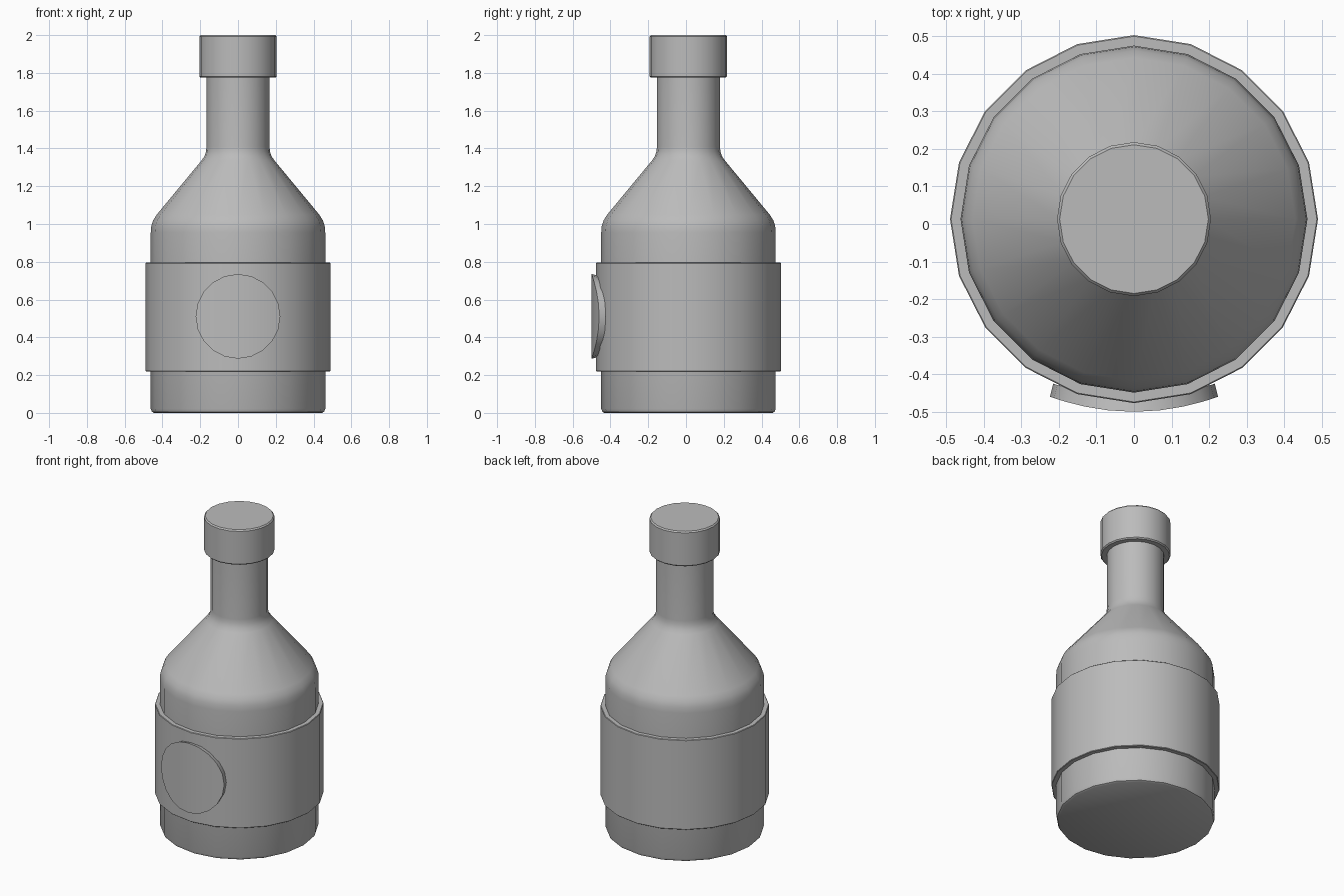
import bpy, bmesh, math

cube = bpy.data.objects.get("Cube")
if cube:
    bpy.data.objects.remove(cube, do_unlink=True)

SIDES = 20
AXIS_Y = 0.013  # the bottle sits slightly back because the seal sticks out in front

grey = bpy.data.materials.new("plain grey")
grey.use_nodes = True
grey.diffuse_color = (0.5, 0.5, 0.5, 1)
grey.node_tree.nodes["Principled BSDF"].inputs["Base Color"].default_value = (0.5, 0.5, 0.5, 1)


def finish(name, bm):
    bmesh.ops.recalc_face_normals(bm, faces=bm.faces)
    mesh = bpy.data.meshes.new(name)
    bm.to_mesh(mesh)
    bm.free()
    mesh.materials.append(grey)
    obj = bpy.data.objects.new(name, mesh)
    bpy.context.collection.objects.link(obj)
    bpy.ops.object.select_all(action='DESELECT')
    obj.select_set(True)
    bpy.context.view_layer.objects.active = obj
    bpy.ops.object.shade_smooth_by_angle(angle=math.radians(40))
    return obj


def lathe(name, profile, closed=False):
    """Turn (radius, height) points round the bottle axis."""
    bm = bmesh.new()
    rings = []
    for r, z in profile:
        angles = [2 * math.pi * i / SIDES for i in range(SIDES)]
        rings.append([bm.verts.new((r * math.cos(a), AXIS_Y + r * math.sin(a), z)) for a in angles])
    pairs = list(zip(rings, rings[1:]))
    if closed:
        pairs.append((rings[-1], rings[0]))
    else:
        bm.faces.new(rings[0])
        bm.faces.new(rings[-1])
    for low, high in pairs:
        for i in range(SIDES):
            j = (i + 1) % SIDES
            bm.faces.new((low[i], low[j], high[j], high[i]))
    return finish(name, bm)


# Body, shoulder and neck
lathe("bottle_body", [
    (0.445, 0), (0.456, 0.006), (0.462, 0.022), (0.462, 0.955), (0.459, 0.99),
    (0.449, 1.02), (0.43, 1.05), (0.194, 1.335), (0.178, 1.358), (0.169, 1.385),
    (0.167, 1.41), (0.167, 1.8)])

# Stopper
lathe("stopper", [
    (0.198, 1.775), (0.205, 1.782), (0.205, 1.992), (0.198, 2.0)])

# Label sleeve
lathe("label_band", [
    (0.45, 0.22), (0.487, 0.22), (0.49, 0.223), (0.49, 0.792), (0.487, 0.795), (0.45, 0.795)],
    closed=True)

# Round seal, bent round the front of the label
bm = bmesh.new()
columns = []
for k in range(SIDES // 2 + 1):
    a = math.pi * k / (SIDES // 2)
    layers = []
    for radius, depth in ((0.224, 0.0), (0.215, 0.038)):
        x, dz = -radius * math.cos(a), radius * math.sin(a)
        y = -0.5 + depth + 0.8 * x * x
        top = bm.verts.new((x, y, 0.511 + dz))
        end = k in (0, SIDES // 2)
        bottom = top if end else bm.verts.new((x, y, 0.511 - dz))
        layers.append((top, bottom))
    columns.append(layers)


def add_face(*verts):
    bm.faces.new(list(dict.fromkeys(verts)))


for (f0, b0), (f1, b1) in zip(columns, columns[1:]):
    add_face(f0[0], f0[1], f1[1], f1[0])
    add_face(b0[0], b1[0], b1[1], b0[1])
    for s in (0, 1):
        add_face(f0[s], f1[s], b1[s], b0[s])
finish("front_seal", bm)
